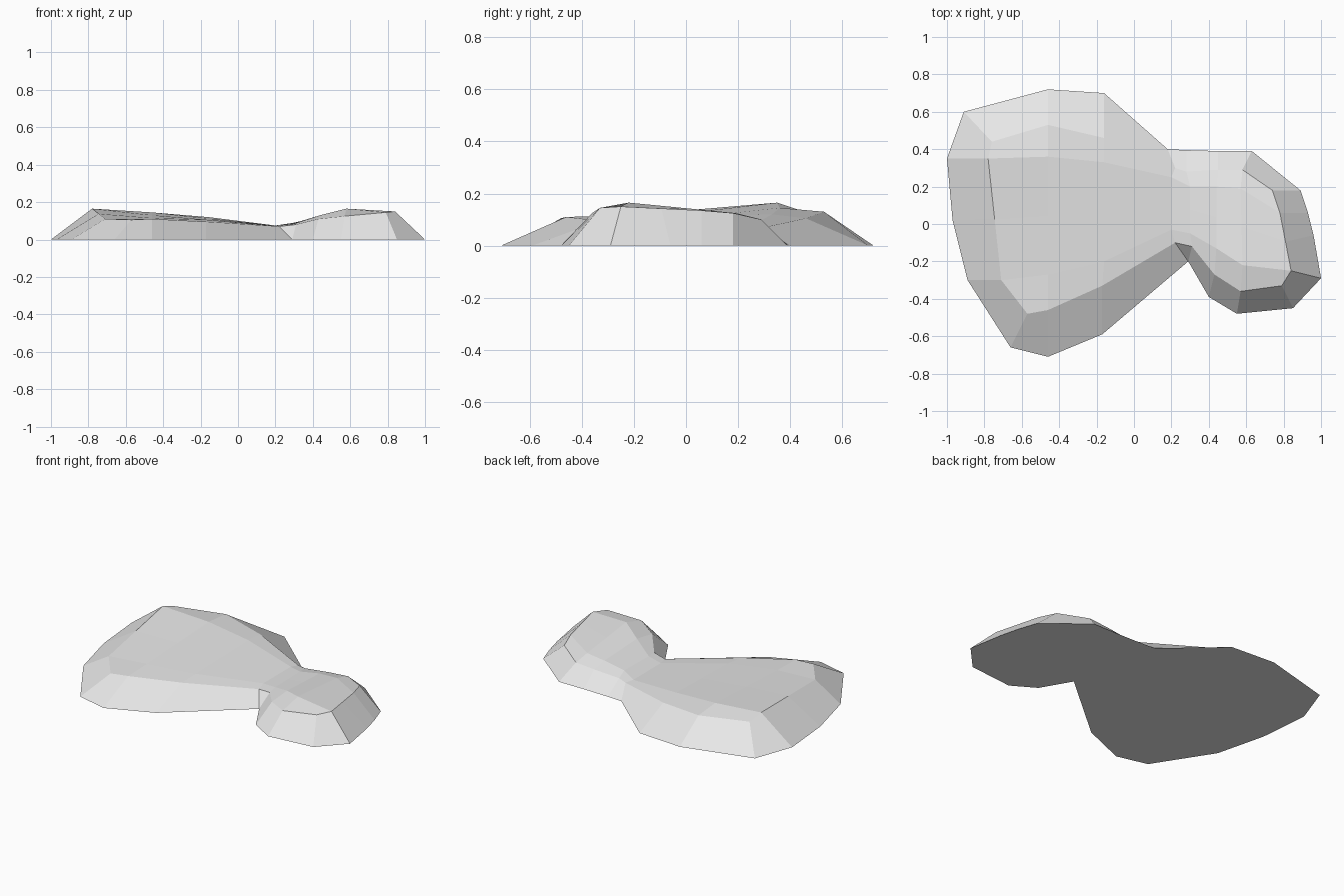
import bpy
import bmesh
from mathutils import Vector

default_cube = bpy.data.objects.get("Cube")
if default_cube:
    bpy.data.objects.remove(default_cube)


def make_material(name, colour):
    material = bpy.data.materials.new(name)
    material.use_nodes = True
    material.diffuse_color = colour
    shader = next(n for n in material.node_tree.nodes if n.type == "BSDF_PRINCIPLED")
    shader.inputs["Base Color"].default_value = colour
    return material


# Cross-sections from the wide lobe to the small one:
# back rim, crest, shoulder, front rim
sections = [
    [(-.76, .44, .135), (-.78, .35, .165), (-.71, -.3, .11), (-.57, -.48, .105)],
    [(-.46, .53, .13), (-.46, .36, .145), (-.46, -.27, .115), (-.46, -.46, .11)],
    [(-.16, .46, .105), (-.16, .33, .12), (-.16, -.2, .105), (-.17, -.33, .095)],
    [(.22, .3, .07), (.2, .25, .075), (.2, -.03, .075), (.22, -.1, .07)],
    [(.28, .28, .075), (.3, .2, .09), (.3, -.05, .085), (.31, -.12, .08)],
    [(.45, .29, .09), (.44, .2, .115), (.44, -.13, .13), (.43, -.27, .11)],
    [(.58, .29, .1), (.57, .19, .125), (.58, -.22, .165), (.57, -.36, .125)],
    [(.74, .18, .125), (.78, .06, .135), (.84, -.25, .15), (.79, -.33, .145)],
]

# Ground outline, in the same order as the rim: back, small end, front, wide end
back_outline = [(-.91, .6), (-.46, .72), (-.16, .7), (.18, .4),
                (.28, .395), (.45, .39), (.63, .39), (.89, .18)]
small_end_outline = [(.93, .06), (.96, -.06), (1, -.29)]
front_outline = [(.85, -.45), (.55, -.48), (.4, -.39), (.29, -.2),
                 (.29, -.2), (-.17, -.59), (-.46, -.71), (-.66, -.66)]
wide_end_outline = [(-.89, -.3), (-.97, .02), (-1, .35)]
outline = back_outline + small_end_outline + front_outline + wide_end_outline

bm = bmesh.new()

# Top surface, with a middle row halfway between crest and shoulder
columns = []
for section in sections:
    rim_back, crest, shoulder, rim_front = map(Vector, section)
    row = [rim_back, crest, crest.lerp(shoulder, 0.5), shoulder, rim_front]
    columns.append([bm.verts.new(point) for point in row])

for left, right in zip(columns, columns[1:]):
    for i in range(len(left) - 1):
        bm.faces.new((left[i], left[i + 1], right[i + 1], right[i]))

# Sloping sides from the rim down to the ground
rim = [column[0] for column in columns]
rim += columns[-1][1:-1]
rim += [column[-1] for column in reversed(columns)]
rim += reversed(columns[0][1:-1])
base = [bm.verts.new((x, y, 0)) for x, y in outline]
for i in range(len(rim)):
    j = (i + 1) % len(rim)
    bm.faces.new((rim[i], rim[j], base[j], base[i]))

# Flat underside; coincident points in the notch are joined
bmesh.ops.remove_doubles(bm, verts=bm.verts[:], dist=0.001)
open_edges = [edge for edge in bm.edges if edge.is_boundary]
bmesh.ops.contextual_create(bm, geom=open_edges)
bmesh.ops.recalc_face_normals(bm, faces=bm.faces[:])

mesh = bpy.data.meshes.new("mound")
bm.to_mesh(mesh)
bm.free()
mesh.materials.append(make_material("pale grey", (0.8, 0.8, 0.8, 1)))
mound = bpy.data.objects.new("mound", mesh)
bpy.context.collection.objects.link(mound)
